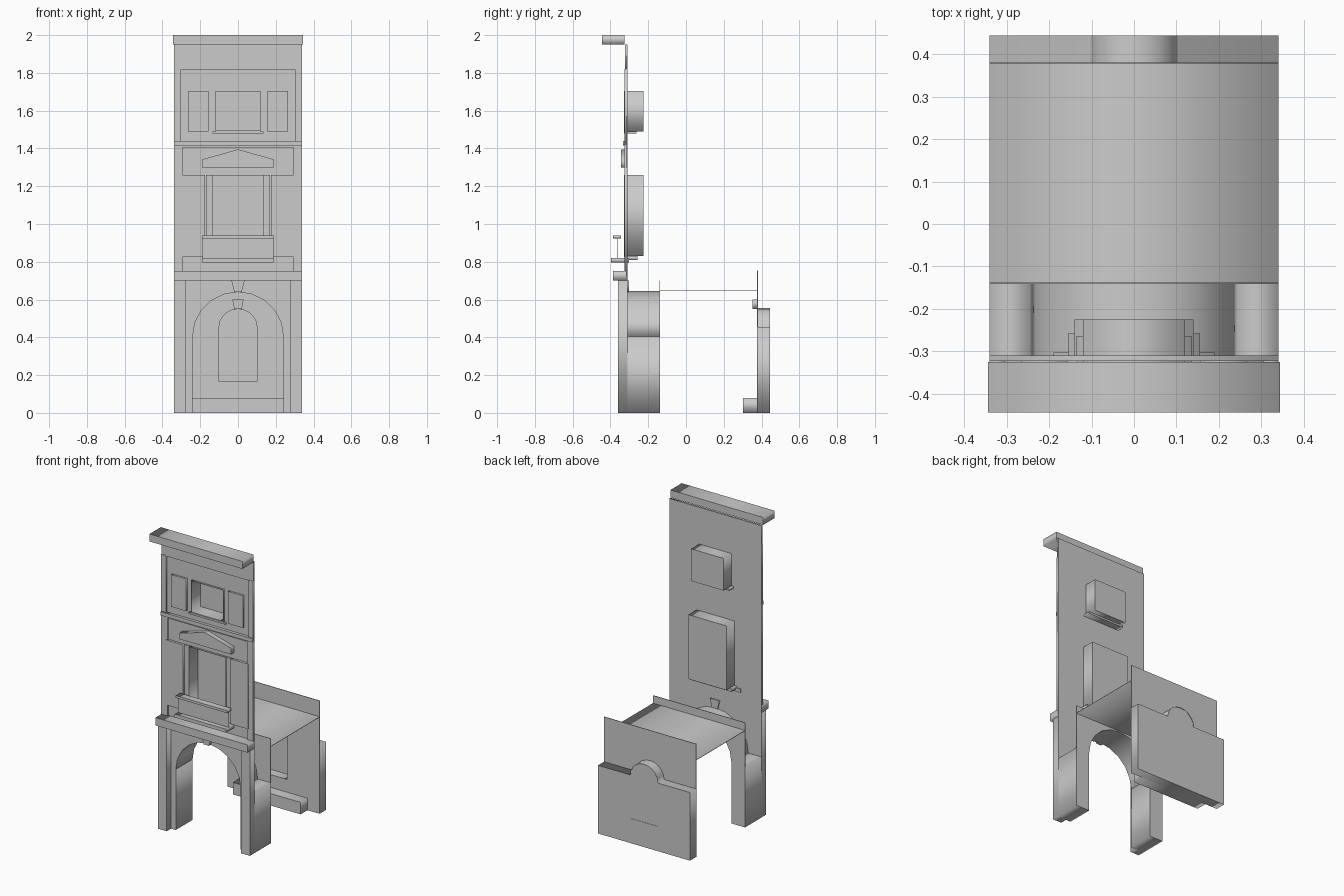
import bpy
from math import sin, cos, pi, radians

if "Cube" in bpy.data.objects:
    bpy.data.objects.remove(bpy.data.objects["Cube"])

T = 0.004  # sheet thickness


def plate(name, outlines, y0, y1):
    """Flat x/z outlines (later ones are holes) extruded from y0 to y1."""
    cu = bpy.data.curves.new(name, 'CURVE')
    cu.dimensions = '2D'
    cu.fill_mode = 'BOTH'
    cu.extrude = (y1 - y0) / 2
    for pts in outlines:
        s = cu.splines.new('POLY')
        s.points.add(len(pts) - 1)
        for p, (x, z) in zip(s.points, pts):
            p.co = (x, z, 0, 1)
        s.use_cyclic_u = True
    ob = bpy.data.objects.new(name, cu)
    bpy.context.collection.objects.link(ob)
    ob.rotation_euler = (radians(90), 0, 0)
    ob.location.y = (y0 + y1) / 2
    bpy.ops.object.select_all(action='DESELECT')
    bpy.context.view_layer.objects.active = ob
    ob.select_set(True)
    bpy.ops.object.convert(target='MESH')
    return ob


def rect(x0, x1, z0, z1):
    return [(x0, z0), (x1, z0), (x1, z1), (x0, z1)]


def box(name, x0, x1, y0, y1, z0, z1):
    return plate(name, [rect(x0, x1, z0, z1)], y0, y1)


def pair(name, x0, x1, *rest):
    box(name + "_right", x0, x1, *rest)
    box(name + "_left", -x1, -x0, *rest)


def arc(r, h, z, n=10):
    """Half ellipse from right to left, springing at height z."""
    return [(r * cos(pi * i / n), z + h * sin(pi * i / n)) for i in range(n + 1)]


def keystone(name, bottom, top, z0, z1, y0, y1):
    plate(name, [[(-bottom, z0), (bottom, z0), (top, z1), (-top, z1)]], y0, y1)


# Ground floor: piers and arched passage
pair("front_pier", 0.275, 0.34, -0.36, -0.31, 0, 0.70)
pair("passage_pier", 0.24, 0.34, -0.31, -0.137, 0, 0.405)
arch = arc(0.24, 0.235, 0.405)
front = [(0.24, 0), (0.34, 0), (0.34, 0.7), (-0.34, 0.7), (-0.34, 0), (-0.24, 0)]
plate("arch_front_wall", [front + arch[::-1]], -0.314, -0.31)
back = [(0.34, 0.405), (0.34, 0.7), (-0.34, 0.7), (-0.34, 0.405)]
plate("arch_back_wall", [back + arch[::-1]], -0.141, -0.137)
plate("arch_lining", [arch + arc(0.24 + T, 0.235 + T, 0.405)[::-1]], -0.31, -0.137)
keystone("arch_keystone", 0.02, 0.035, 0.64, 0.70, -0.335, -0.302)

# Passage ceiling and rear wall with niche
box("passage_ceiling", -0.34, 0.34, -0.137, 0.38, 0.645, 0.645 + T)
niche = [(-0.1, 0.165), (0.1, 0.165)] + arc(0.1, 0.095, 0.455)
plate("rear_wall", [rect(-0.34, 0.34, 0, 0.755), niche], 0.376, 0.38)
slab = [(-0.34, 0), (0.34, 0), (0.34, 0.455)] + arc(0.1 + T, 0.095 + T, 0.455) + [(-0.34, 0.455)]
plate("rear_slab", [slab, niche], 0.38, 0.444)
plate("niche_back", [niche], 0.438, 0.442)
keystone("niche_keystone", 0.02, 0.03, 0.55, 0.60, 0.353, 0.378)
box("rear_step", -0.25, 0.25, 0.303, 0.378, 0, 0.08)

# Upper facade with two window openings
windows = {"middle_window": (0.14, 0.83, 1.26), "top_window": (0.12, 1.49, 1.705)}
holes = [rect(-w, w, a, b) for w, a, b in windows.values()]
plate("upper_wall", [rect(-0.34, 0.34, 0.70, 1.95)] + holes, -0.314, -0.31)
for name, (w, a, b) in windows.items():
    inner = rect(-w + T, w - T, a + T, b - T)
    plate(name + "_reveal", [rect(-w, w, a, b), inner], -0.325, -0.225)
    box(name + "_pane", -w, w, -0.229, -0.225, a, b)

# Corner strips and horizontal mouldings
pair("middle_corner_strip", 0.295, 0.34, -0.325, -0.31, 0.75, 1.42)
pair("top_corner_strip", 0.305, 0.34, -0.325, -0.31, 1.42, 1.82)
box("middle_header_band", -0.34, 0.34, -0.325, -0.31, 1.405, 1.42)
box("lower_ledge", -0.34, 0.34, -0.387, -0.31, 0.70, 0.752)
box("middle_ledge", -0.34, 0.34, -0.333, -0.31, 1.415, 1.44)
box("frieze", -0.34, 0.34, -0.322, -0.31, 1.815, 1.95)
box("cornice", -0.343, 0.343, -0.444, -0.325, 1.95, 2.0)

# Shutters, sills and pediment
pair("middle_shutter", 0.175, 0.305, -0.329, -0.314, 0.825, 1.26)
pair("top_shutter", 0.155, 0.265, -0.327, -0.314, 1.49, 1.705)
pair("middle_window_frame", 0.14, 0.17, -0.322, -0.314, 0.825, 1.26)
box("middle_sill", -0.155, 0.155, -0.325, -0.258, 0.81, 0.83)
box("top_sill", -0.135, 0.135, -0.328, -0.263, 1.478, 1.49)
plate("pediment", [[(-0.19, 1.30), (0.19, 1.30), (0.19, 1.342), (0, 1.395), (-0.19, 1.342)]], -0.345, -0.312)

# Balcony
box("balcony_floor", -0.19, 0.19, -0.397, -0.302, 0.797, 0.82)
box("balcony_panel", -0.188, 0.188, -0.366, -0.362, 0.82, 0.925)
box("balcony_rail", -0.19, 0.19, -0.387, -0.343, 0.924, 0.94)
